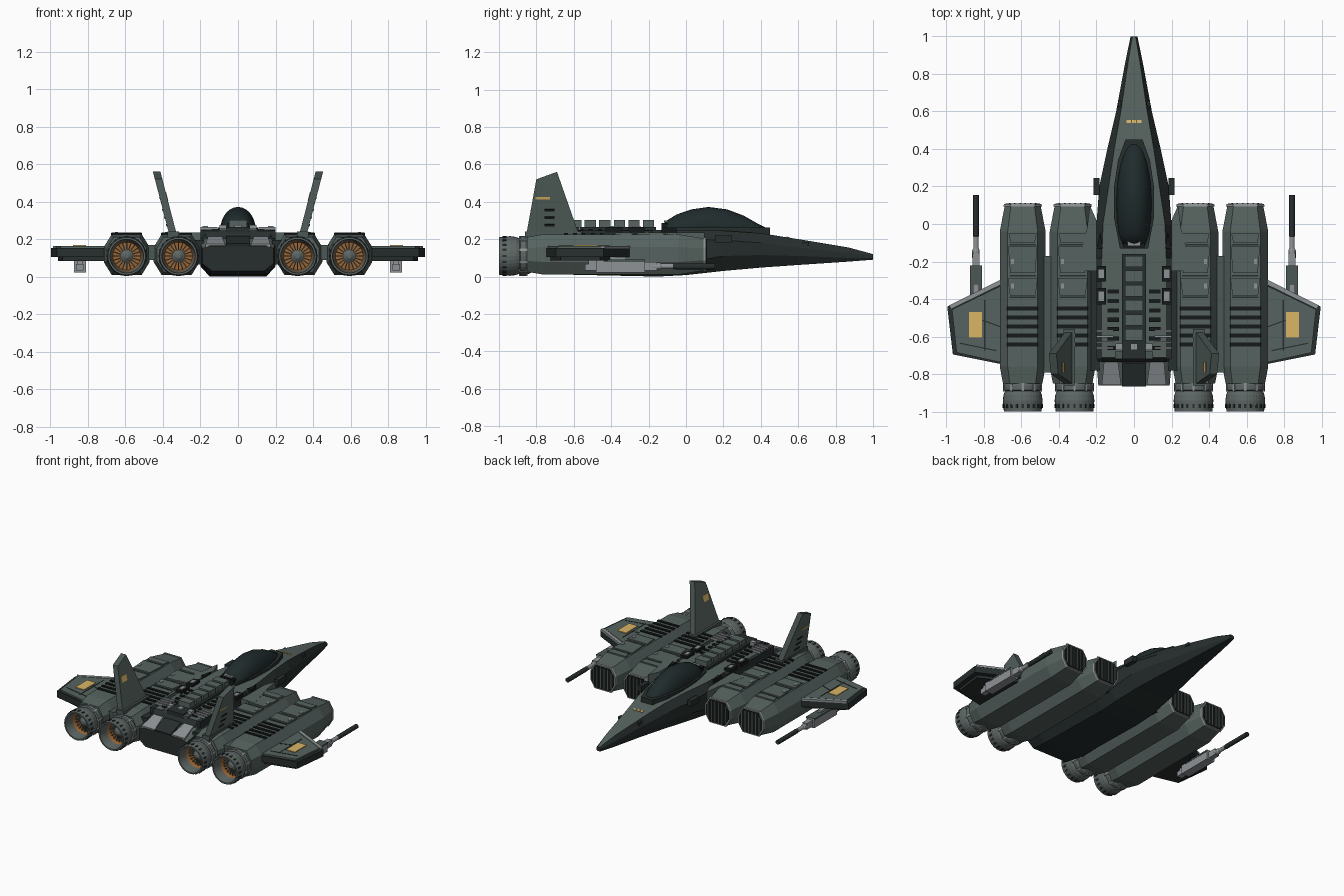
import bpy, bmesh, math
from mathutils import Matrix, Euler

if "Cube" in bpy.data.objects:
    bpy.data.objects.remove(bpy.data.objects["Cube"])


def mat(name, r, g, b):
    m = bpy.data.materials.new(name)
    m.diffuse_color = (r, g, b, 1)
    m.use_nodes = True
    m.node_tree.nodes["Principled BSDF"].inputs["Base Color"].default_value = m.diffuse_color
    return m


HULL = mat("hull_green_grey", 0.092, 0.124, 0.115)
PANEL = mat("panel_green_grey", 0.07, 0.095, 0.089)
DARK = mat("dark_hull", 0.020, 0.028, 0.027)
BLACK = mat("vent_black", 0.008, 0.010, 0.010)
METAL = mat("light_metal", 0.27, 0.29, 0.30)
STEEL = mat("nozzle_steel", 0.11, 0.135, 0.13)
GOLD = mat("gold_paint", 0.70, 0.46, 0.13)
HEAT = mat("burnt_orange", 0.32, 0.13, 0.035)
GLASS = mat("canopy_glass", 0.014, 0.024, 0.025)


def finish(name, bm, mats, mirror=False, rule=None, smooth=False):
    bmesh.ops.recalc_face_normals(bm, faces=bm.faces[:])
    bm.normal_update()
    for f in bm.faces:
        f.smooth = smooth
        if rule:
            f.material_index = rule(f)
    me = bpy.data.meshes.new(name)
    bm.to_mesh(me)
    bm.free()
    for m in mats:
        me.materials.append(m)
    ob = bpy.data.objects.new(name, me)
    bpy.context.collection.objects.link(ob)
    if mirror:
        ob.modifiers.new("mirror", 'MIRROR').use_mirror_merge = False
    return ob


def loft(name, rings, mats, mirror=False, rule=None, smooth=False):
    bm = bmesh.new()
    vs = [[bm.verts.new(p) for p in r] for r in rings]
    n = len(rings[0])
    for a, b in zip(vs, vs[1:]):
        for i in range(n):
            j = (i + 1) % n
            bm.faces.new((a[i], a[j], b[j], b[i]))
    bm.faces.new(vs[0])
    bm.faces.new(vs[-1])
    return finish(name, bm, mats, mirror, rule, smooth)


def prism(name, pts, z0, z1, m, mirror=False):
    return loft(name, [[(x, y, z) for x, y in pts] for z in (z0, z1)], [m], mirror)


def boxes(name, items, m, mirror=False):
    """items: (centre, size[, euler])"""
    bm = bmesh.new()
    for it in items:
        rot = Euler(it[2]).to_matrix().to_4x4() if len(it) > 2 else Matrix()
        bmesh.ops.create_cube(bm, size=1, matrix=Matrix.Translation(it[0]) @ rot
                              @ Matrix.Diagonal((*it[1], 1)))
    return finish(name, bm, [m], mirror)


def lathe(name, cx, cz, prof, mats, mirror=True, n=32, rule=None):
    rings = [[(cx + r * math.cos(t), y, cz + r * math.sin(t))
              for t in (2 * math.pi * i / n for i in range(n))] for r, y in prof]
    return loft(name, rings, mats, mirror, rule)


# fuselage: y, bottom half width, bottom z, half width, side z low, high, top half width, top z
ST = [(1.0, .012, .09, .018, .1, .112, .008, .12), (.87, .033, .08, .045, .1, .125, .03, .155),
      (.6, .068, .062, .095, .11, .155, .07, .20), (.4, .1, .048, .142, .115, .18, .105, .232),
      (.2, .13, .03, .185, .11, .195, .135, .245), (0, .15, .008, .2, .075, .2, .165, .25),
      (-.15, .15, 0, .2, .055, .2, .17, .25), (-.71, .15, .012, .2, .06, .19, .17, .245),
      (-.735, .15, .013, .2, .06, .18, .17, .205), (-.86, .14, .03, .19, .07, .15, .15, .165)]
rings = []
for y, wb, zb, w, zl, zu, wt, zt in ST:
    half = [(wb, zb), (w, zl), (w, zu), (wt, zt)]
    rings.append([(x, y, z) for x, z in half] + [(-x, y, z) for x, z in reversed(half)])
loft("fuselage", rings, [HULL, DARK], rule=lambda f: 0 if f.normal.z > .8 else 1)

# cockpit canopy and frame
prism("canopy_frame", [(.045, .45), (.085, .34), (.106, .2), (.106, .03), (.075, -.13),
                       (-.075, -.13), (-.106, .03), (-.106, .2), (-.085, .34), (-.045, .45)],
      .225, .262, DARK)
rings = []
for y, w, h in [(-.115, .06, .045), (-.05, .082, .085), (.03, .092, .112), (.12, .095, .125),
                (.22, .089, .112), (.31, .074, .078), (.38, .053, .038), (.43, .03, .012)]:
    rings.append([(w * math.cos(math.pi * i / 14), y, .247 + h * math.sin(math.pi * i / 14))
                  for i in range(15)])
loft("canopy", rings, [GLASS], smooth=True)
boxes("canopy_rear_block", [((0, -.115, .262), (.11, .03, .05))], BLACK)
boxes("canopy_sill", [((0, -.1, .295), (.07, .035, .008))], METAL)

# nose markings and side sensors
boxes("nose_marks", [((x, .545, .2095), (.022, .016, .006), (-.159, 0, 0))
                     for x in (-.028, 0, .028)], GOLD)
boxes("side_sensor", [((.2, .2, .2), (.032, .09, .04)), ((.078, .64, .175), (.016, .035, .02))],
      DARK, True)
prism("shoulder_vent", [(.165, -.13), (.2, -.13), (.18, -.05)], .2, .256, BLACK, True)

# spine with raised blocks
boxes("spine_base", [((0, -.44, .25), (.13, .56, .03))], DARK)
boxes("spine_blocks", [((0, -.2 - .078 * i, .282), (.095, .06, .04)) for i in range(6)], HULL)
boxes("spine_rear_blocks", [((x, -.655, .262), (.035, .035, .025))
                            for x in (-.08, 0, .08)], METAL)
boxes("deck_slots", [((.11, -.36 - .05 * i, .25), (.06, .022, .01)) for i in range(7)],
      BLACK, True)
boxes("deck_rails", [((.185, -.45, .225), (.03, .54, .045))], DARK, True)
boxes("deck_hatches", [((.175, -.265, .25), (.052, .085, .03)),
                       ((.175, -.385, .25), (.052, .09, .03))], BLACK, True)
boxes("hatch_plates", [((.175, -.265, .267), (.028, .045, .006)),
                       ((.175, -.385, .267), (.028, .05, .006))], METAL, True)
boxes("deck_pipes", [((.155, -.57 - .03 * i, .257), (.09, .01, .015)) for i in range(4)],
      METAL, True)

# sloping tail deck
loft("tail_plates", [[(.085, -.735, z), (.16, -.735, z), (.172, -.858, z - .04),
                      (.068, -.858, z - .04)] for z in (.195, .214)], [METAL], True)
boxes("tail_centre", [((0, -.8, .187), (.13, .13, .02), (.32, 0, 0))], DARK)
boxes("tail_cover", [((0, -.7, .25), (.2, .04, .014))], PANEL)

# structure joining the engines
boxes("root_joint", [((.21, -.4, .13), (.06, .76, .13))], DARK, True)
boxes("engine_bridge", [((.457, -.48, .13), (.08, .62, .08))], PANEL, True)
prism("intake_fairing", [(.2, .02), (.235, .1), (.25, -.02), (.31, -.25), (.2, -.25)],
      .12, .236, HULL, True)

# four engines
CZ = .118
OCT = [(.08, -.108), (.122, -.04), (.122, .04), (.08, .108)]
OCT += [(-x, z) for x, z in reversed(OCT)]


def section(cx, y, s):
    return [(cx + x * s, y, CZ + z * s) for x, z in OCT]


for side, cx in (("inner", .327), ("outer", .593)):
    loft(side + "_nacelle", [section(cx, y, s) for y, s in
                             [(.1, .78), (-.04, 1), (-.76, 1), (-.85, .86)]], [HULL], True)
    loft(side + "_intake_rim", [section(cx, .094, .84), section(cx, .106, .82)], [METAL], True)
    loft(side + "_intake_face", [section(cx, .1, .75), section(cx, .109, .75)], [BLACK], True)
    boxes(side + "_intake_bars", [((cx + (i - 2.5) * .028, .109, CZ),
                                   (.008, .008, .15 if abs(i - 2.5) < 2 else .12))
                                  for i in range(6)], PANEL, True)
    # top armour panels and cooling slots
    for k, (ya, yb, w) in enumerate([(-.05, -.1, .075), (-.12, -.26, .078), (-.29, -.38, .08)]):
        prism(f"{side}_top_panel_{k}", [(cx - w, ya), (cx + w, ya), (cx + w * .85, yb),
                                        (cx - w * .85, yb)], .22, .235, HULL, True)
    boxes(side + "_panel_seams", [((cx, y, .226), (.14, .008, .006))
                                  for y in (-.11, -.275, -.39)], DARK, True)
    boxes(side + "_panel_latches", [((cx + .055, y, .236), (.016, .028, .006))
                                    for y in (-.2, -.33)], METAL, True)
    boxes(side + "_slots", [((cx, -.45 - .048 * i, .227), (.165, .02, .012))
                            for i in range(5)], BLACK, True)
    # nozzle with steel lining, heat-stained end wall, cleats and turbine
    nx = .317 if side == "inner" else cx
    lathe(side + "_nozzle", nx, .11, [(.09, -.83), (.104, -.86), (.104, -.885), (.094, -.89),
                                      (.102, -.91), (.106, -.94), (.1, -1.0), (.09, -1.0),
                                      (.081, -.93), (.074, -.90), (.01, -.90)], [STEEL, HEAT],
          rule=lambda f, c=nx: int(math.hypot(f.calc_center_median().x - c,
                                              f.calc_center_median().z - .11) < .081))
    ang = [2 * math.pi * i / 20 for i in range(20)]
    boxes(side + "_nozzle_cleats", [((nx + .103 * math.sin(a), -.97, .11 + .103 * math.cos(a)),
                                     (.012, .022, .008), (0, a, 0)) for a in ang], DARK, True)
    boxes(side + "_nozzle_clamps", [((nx + .1 * math.sin(a), -.87, .11 + .1 * math.cos(a)),
                                     (.012, .045, .014), (0, a, 0)) for a in ang[::2]],
          METAL, True)
    boxes(side + "_turbine_blades", [((nx + .052 * math.sin(a), -.904, .11 + .052 * math.cos(a)),
                                      (.006, .012, .044), (0, a, 0)) for a in ang], PANEL, True)
    lathe(side + "_turbine_hub", nx, .11, [(.034, -.895), (.034, -.915), (.012, -.93)],
          [STEEL], n=16)

# wings
OUT = [(.69, -.29), (.995, -.44), (.965, -.695), (.69, -.75)]
loft("wing", [[(x, y, z) for x, y in OUT] for z in (.105, .152)], [DARK], True)
prism("wing_lower", [(.69, -.32), (.96, -.46), (.935, -.67), (.69, -.73)], .085, .11, DARK, True)
prism("wing_top", [(.69, -.32), (.97, -.455), (.945, -.685), (.69, -.742)], .15, .163, HULL, True)
prism("wing_leading_strip", [(.71, -.297), (.985, -.434), (.975, -.454), (.71, -.324)],
      .15, .164, METAL, True)
boxes("wing_seams", [((.795, -.54, .163), (.006, .27, .004)),
                     ((.83, -.655, .163), (.2, .006, .004), (0, 0, .2)),
                     ((.76, -.53, .163), (.1, .006, .004), (0, 0, .35))], DARK, True)
prism("wing_gold_patch", [(.81, -.47), (.88, -.47), (.88, -.605), (.81, -.605)],
      .16, .168, GOLD, True)

# wing guns
boxes("gun_body", [((.842, -.35, .055), (.062, .26, .065)), ((.842, -.42, .085), (.03, .2, .04)),
                   ((.842, -.5, .05), (.04, .08, .035)), ((.842, -.19, .055), (.036, .07, .045))],
      METAL, True)
boxes("gun_cover", [((.842, -.33, .085), (.066, .22, .012))], PANEL, True)
lathe("gun_sleeve", .842, .055, [(.02, -.18), (.02, -.14), (.014, -.13), (.014, -.06)],
      [METAL], n=12)
lathe("gun_barrel", .842, .055, [(.012, -.08), (.016, -.06), (.016, .155)], [DARK], n=12)

# tilted tail fins
TILT = .26


def fin_x(z):
    return .345 + (z - .22) * TILT


FIN = [(-.86, .19), (-.56, .19), (-.69, .56), (-.80, .52)]
loft("tail_fin", [[(fin_x(z) + d, y, z) for y, z in FIN] for d in (-.02, .02)],
     [HULL, PANEL], True, rule=lambda f: 0 if abs(f.normal.x) > .5 else 1)
a = math.atan(TILT)
boxes("fin_slots", [((fin_x(z) + .018, -.73, z), (.01, .055, .012), (0, a, 0))
                    for z in (.355, .315, .275)], BLACK, True)
boxes("fin_gold_marks", [((fin_x(.42) + .018, -.765, .42), (.008, .078, .012), (0, a, 0)),
                         ((fin_x(.425) - .018, -.765, .425), (.008, .06, .045), (0, a, 0))],
      GOLD, True)
boxes("fin_root", [((.345, -.71, .225), (.06, .3, .03))], PANEL, True)
